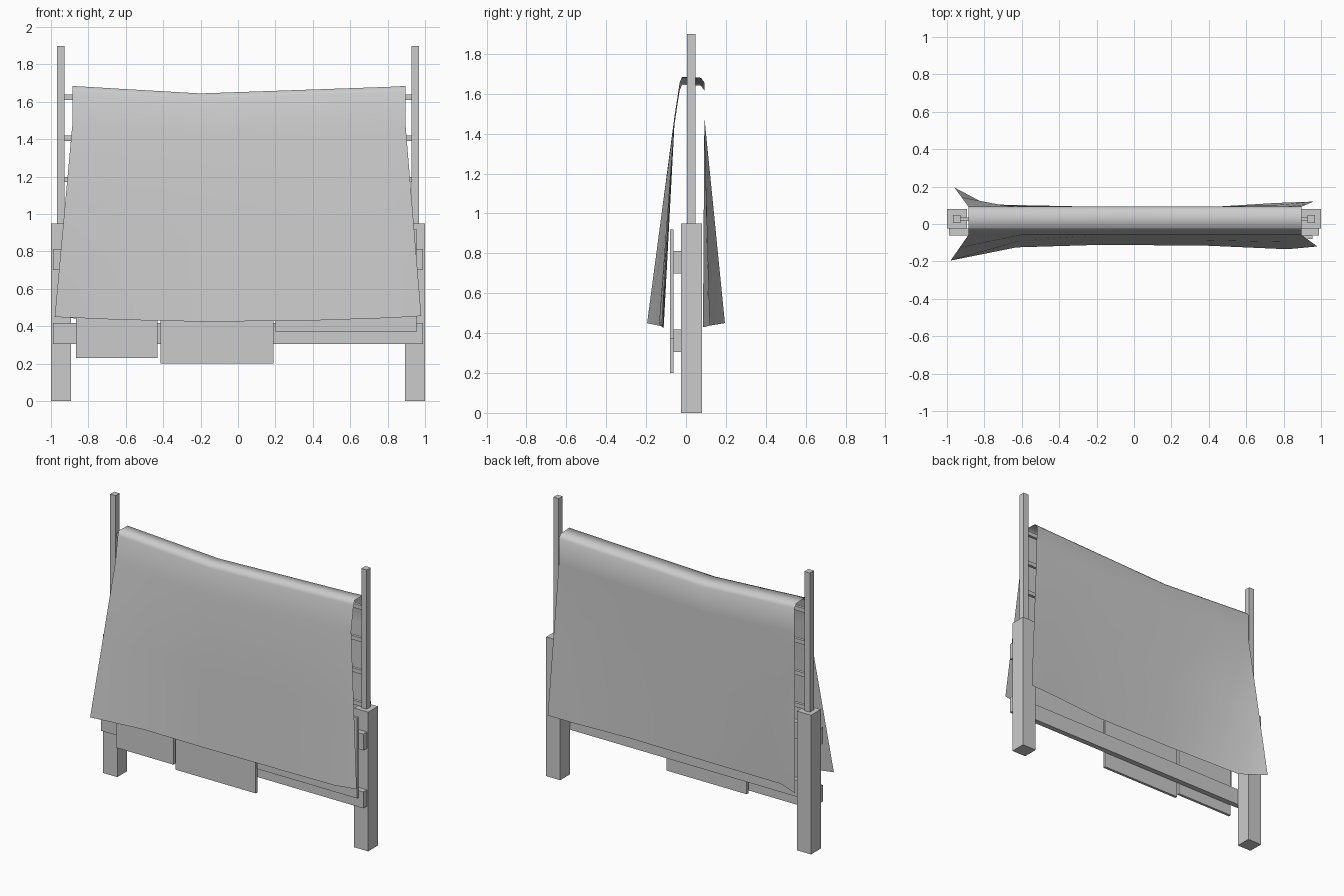
import bpy, bmesh

if "Cube" in bpy.data.objects:
    bpy.data.objects.remove(bpy.data.objects["Cube"])


def box(name, x0, x1, y0, y1, z0, z1):
    bpy.ops.mesh.primitive_cube_add(size=1, location=((x0+x1)/2, (y0+y1)/2, (z0+z1)/2))
    o = bpy.context.object
    o.name = name
    o.scale = (x1-x0, y1-y0, z1-z0)
    bpy.ops.object.transform_apply(location=False, rotation=False, scale=True)
    return o


# Wooden posts and thin upright poles
for side, name in ((-1, "left"), (1, "right")):
    c = side * 0.947
    p = side * 0.948
    box(name + "_post", c-0.053, c+0.053, -0.025, 0.08, 0, 0.95)
    box(name + "_pole", p-0.02, p+0.02, 0.005, 0.048, 0.95, 1.9)

# Thin ladder rails between the poles
for i in range(4):
    z = 1.625 - 0.22*i
    box("thin_rail", -0.94, 0.94, 0.016, 0.036, z-0.014, z+0.014)

# Heavy front rails
for z in (0.305, 0.7):
    box("front_rail", -0.99, 0.99, -0.062, -0.025, z, z+0.112)

# Upright boards nailed on the rails
for x0, x1, z0, z1 in ((-0.865, -0.43, 0.23, 0.9),
                       (-0.415, 0.19, 0.2, 0.92),
                       (0.2, 0.955, 0.37, 0.92)):
    box("board", x0, x1, -0.08, -0.062, z0, z1)

# Draped cloth: each column is (x, y, z) at the front hem, ridge and back hem
front_hem = [(-0.98, -0.195, 0.45), (-0.63, -0.125, 0.435), (-0.2, -0.112, 0.425),
             (0.37, -0.115, 0.43), (0.82, -0.135, 0.445), (0.98, -0.12, 0.455)]
ridge_x = [-0.885, -0.6, -0.2, 0.37, 0.8, 0.895]
ridge_z = [1.685, 1.668, 1.645, 1.665, 1.68, 1.685]
back_hem = [(-0.96, 0.195, 0.45), (-0.79, 0.105, 0.435), (-0.2, 0.092, 0.43),
            (0.37, 0.085, 0.43), (0.75, 0.112, 0.435), (0.96, 0.12, 0.44)]


def lerp(a, b, t):
    return tuple(p + (q-p)*t for p, q in zip(a, b))


bm = bmesh.new()
columns = []
for f, b, x, z in zip(front_hem, back_hem, ridge_x, ridge_z):
    shoulder_f = (x, -0.058, z-0.2)
    shoulder_b = (x, 0.092, z-0.2)
    pts = [f, lerp(f, shoulder_f, 0.5), shoulder_f, (x, -0.032, z-0.03), (x, -0.02, z),
           (x, 0.075, z-0.005), (x, 0.093, z-0.03),
           shoulder_b, lerp(shoulder_b, b, 0.5), b]
    columns.append([bm.verts.new(p) for p in pts])
for a, b in zip(columns, columns[1:]):
    for i in range(len(a)-1):
        bm.faces.new((a[i], b[i], b[i+1], a[i+1]))
bmesh.ops.recalc_face_normals(bm, faces=bm.faces)
mesh = bpy.data.meshes.new("draped_cloth")
bm.to_mesh(mesh)
bm.free()
for poly in mesh.polygons:
    poly.use_smooth = True
cloth = bpy.data.objects.new("draped_cloth", mesh)
bpy.context.collection.objects.link(cloth)
